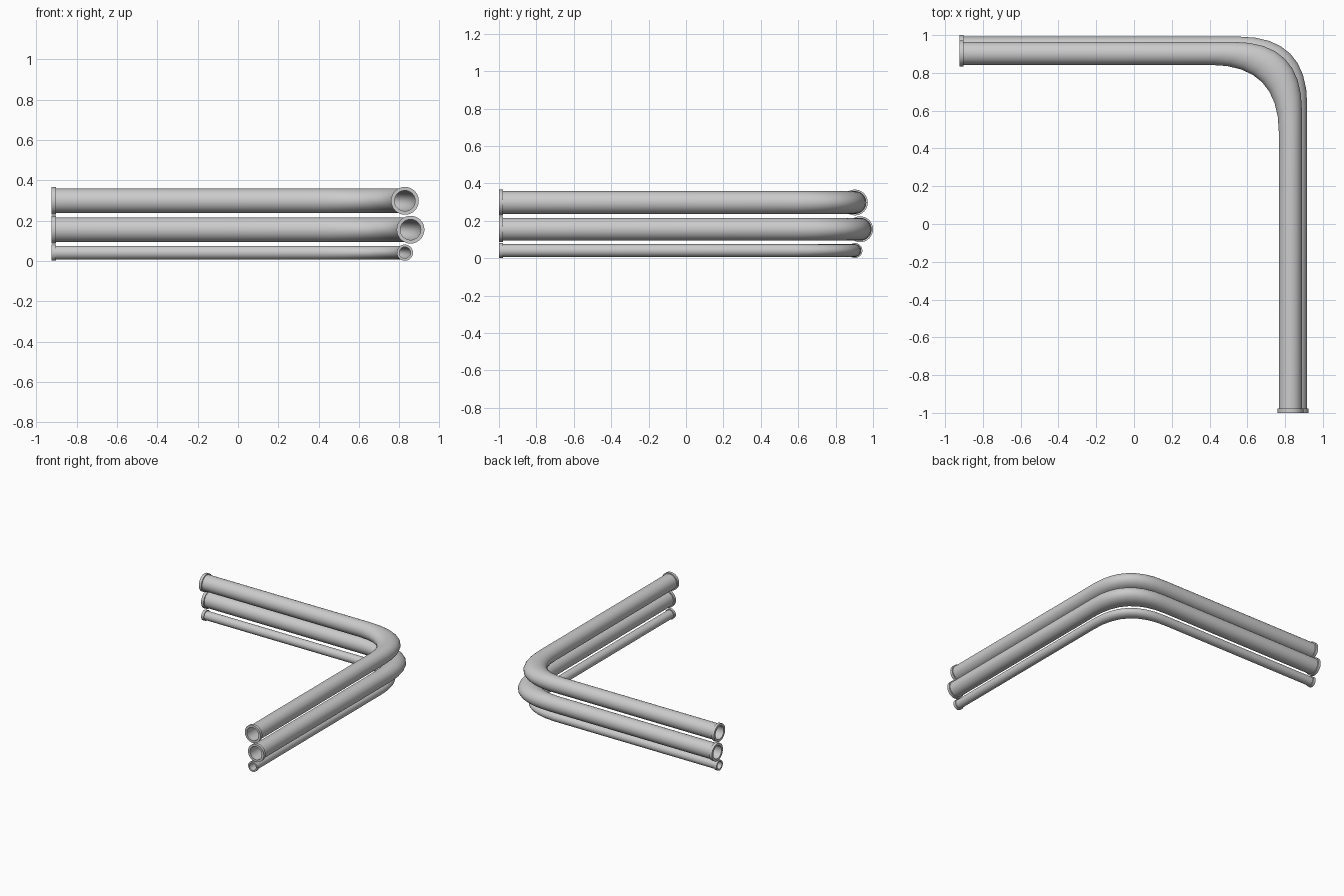
import bpy, bmesh, math

if "Cube" in bpy.data.objects:
    bpy.data.objects.remove(bpy.data.objects["Cube"])

SIDES = 32
BEND = 0.36        # distance from the corner at which the bend starts
STEPS = 8
X_END, Y_END = -0.925, -1.0
FLANGE = 0.022


def make_pipe(name, cx, cy, cz, r_tube, r_flange, r_hole):
    bm = bmesh.new()

    def ring(px, py, dx, dy, r):
        verts = []
        for i in range(SIDES):
            a = 2 * math.pi * i / SIDES
            u, v = r * math.cos(a), r * math.sin(a)
            verts.append(bm.verts.new((px + dx * u, py + dy * u, cz + v)))
        return verts

    def bend(r):
        # mitred corner softened so inside and outside share the same curve
        rings = []
        for k in range(STEPS + 1):
            t = k / STEPS
            rings.append(ring(cx - BEND * (1 - t) ** 2, cy - BEND * t ** 2, 1, 1, r))
        return rings

    # outer skin with end flanges
    rings = [ring(X_END, cy, 0, 1, r_flange),
             ring(X_END + FLANGE, cy, 0, 1, r_flange),
             ring(X_END + FLANGE, cy, 0, 1, r_tube)]
    rings += bend(r_tube)
    rings += [ring(cx, Y_END + FLANGE, 1, 0, r_tube),
              ring(cx, Y_END + FLANGE, 1, 0, r_flange),
              ring(cx, Y_END, 1, 0, r_flange)]
    # hollow bore back to the start
    rings.append(ring(cx, Y_END, 1, 0, r_hole))
    rings += reversed(bend(r_hole))
    rings.append(ring(X_END, cy, 0, 1, r_hole))

    for k, a in enumerate(rings):
        b = rings[(k + 1) % len(rings)]
        for i in range(SIDES):
            j = (i + 1) % SIDES
            bm.faces.new((a[i], a[j], b[j], b[i]))
    bmesh.ops.recalc_face_normals(bm, faces=bm.faces)

    mesh = bpy.data.meshes.new(name)
    bm.to_mesh(mesh)
    bm.free()
    ob = bpy.data.objects.new(name, mesh)
    bpy.context.collection.objects.link(ob)
    bpy.ops.object.select_all(action='DESELECT')
    ob.select_set(True)
    bpy.context.view_layer.objects.active = ob
    bpy.ops.object.shade_smooth_by_angle(angle=math.radians(35))


# three stacked pipes
make_pipe("upper_pipe", 0.828, 0.903, 0.298, 0.061, 0.069, 0.051)
make_pipe("middle_pipe", 0.856, 0.931, 0.155, 0.061, 0.069, 0.051)
make_pipe("lower_pipe", 0.828, 0.903, 0.041, 0.034, 0.040, 0.028)
